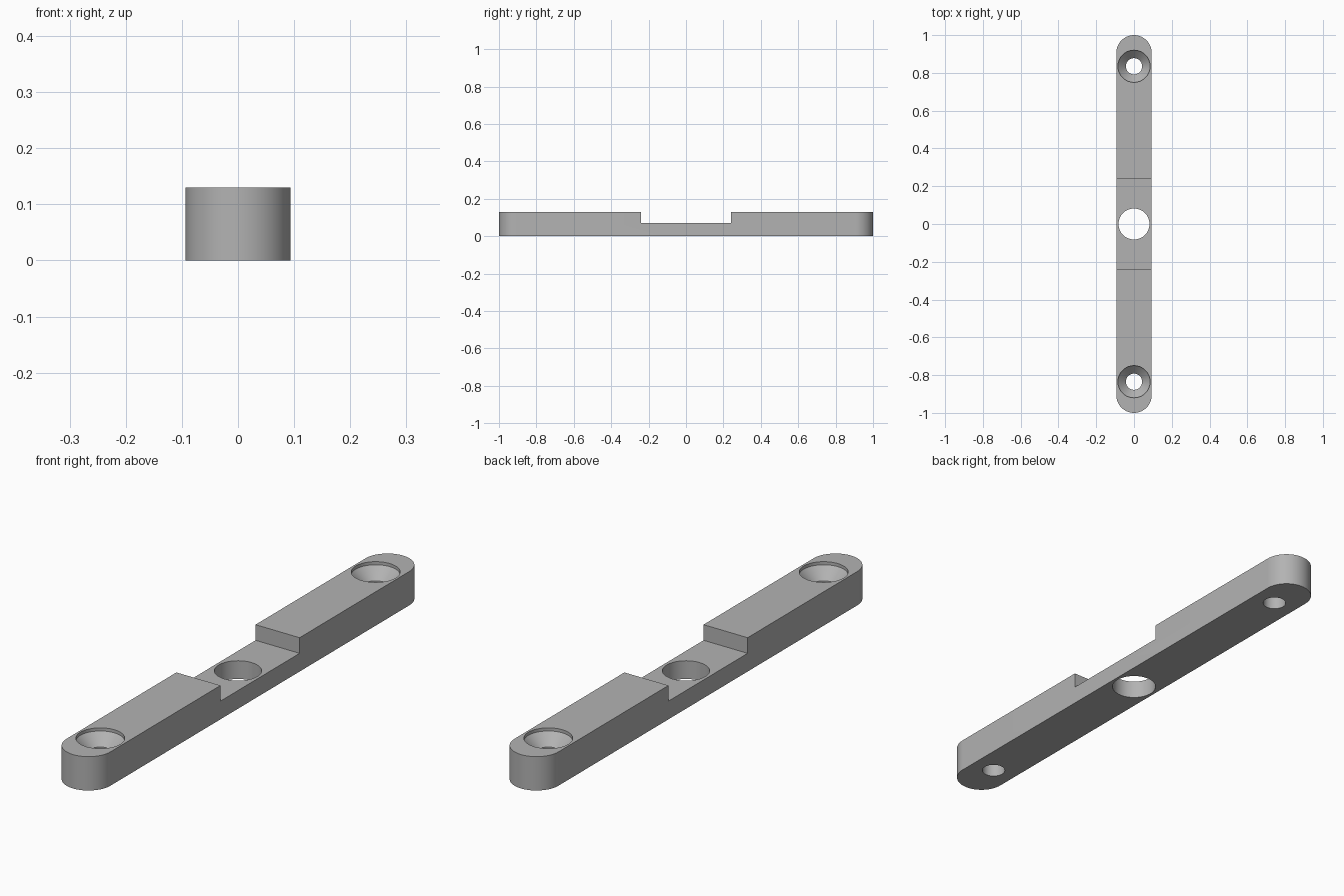
import bpy, bmesh, math

if "Cube" in bpy.data.objects:
    bpy.data.objects.remove(bpy.data.objects["Cube"], do_unlink=True)

HALF_WIDTH, HALF_LENGTH, HEIGHT = 0.0935, 1.0, 0.13
NOTCH_Z, NOTCH_Y = 0.07, 0.24
SCREW_Y, RIM_R, SCREW_R, CENTRE_R = 0.835, 0.085, 0.043, 0.082
OVER = 0.05

grey = bpy.data.materials.new("satin grey")
grey.use_nodes = True
colour = (0.45, 0.45, 0.45, 1)
grey.diffuse_color = colour
grey.node_tree.nodes["Principled BSDF"].inputs["Base Color"].default_value = colour


def make_object(name, bm):
    bmesh.ops.recalc_face_normals(bm, faces=bm.faces)
    mesh = bpy.data.meshes.new(name)
    bm.to_mesh(mesh)
    bm.free()
    obj = bpy.data.objects.new(name, mesh)
    bpy.context.collection.objects.link(obj)
    return obj


def revolved(name, profile, y, steps=64):
    """Closed solid from (radius, z) rings stacked along the z axis."""
    bm = bmesh.new()
    rings = []
    for r, z in profile:
        angles = [2 * math.pi * i / steps for i in range(steps)]
        rings.append([bm.verts.new((r * math.cos(a), y + r * math.sin(a), z)) for a in angles])
    for low, high in zip(rings, rings[1:]):
        for i in range(steps):
            j = (i + 1) % steps
            bm.faces.new((low[i], low[j], high[j], high[i]))
    bm.faces.new(rings[0])
    bm.faces.new(rings[-1])
    return make_object(name, bm)


def cut(target, cutter):
    mod = target.modifiers.new(cutter.name, "BOOLEAN")
    mod.operation = "DIFFERENCE"
    mod.solver = "EXACT"
    mod.object = cutter
    bpy.context.view_layer.objects.active = target
    bpy.ops.object.modifier_apply(modifier=mod.name)
    bpy.data.objects.remove(cutter, do_unlink=True)


# Bar with fully rounded ends
bm = bmesh.new()
outline = []
arc = 32
for end in (1, -1):
    for i in range(arc + 1):
        a = math.pi * i / arc
        outline.append(bm.verts.new((end * HALF_WIDTH * math.cos(a),
                                     end * (HALF_LENGTH - HALF_WIDTH + HALF_WIDTH * math.sin(a)), 0)))
base = bm.faces.new(outline)
extruded = bmesh.ops.extrude_face_region(bm, geom=[base])["geom"]
bmesh.ops.translate(bm, vec=(0, 0, HEIGHT),
                    verts=[v for v in extruded if isinstance(v, bmesh.types.BMVert)])
bar = make_object("mounting_bar", bm)

# Central step in the top
bm = bmesh.new()
bmesh.ops.create_cube(bm, size=1)
bmesh.ops.scale(bm, vec=(HALF_WIDTH * 4, NOTCH_Y * 2, HEIGHT), verts=bm.verts)
bmesh.ops.translate(bm, vec=(0, 0, NOTCH_Z + HEIGHT / 2), verts=bm.verts)
cut(bar, make_object("notch_cutter", bm))

# Large plain hole in the middle
cut(bar, revolved("centre_hole_cutter", [(CENTRE_R, -OVER), (CENTRE_R, HEIGHT + OVER)], 0))

# Countersunk screw holes near both ends, each with a short straight rim
cone_top = HEIGHT - 0.012
cone_bottom = cone_top - (RIM_R - SCREW_R)
screw_profile = [(SCREW_R, -OVER), (SCREW_R, cone_bottom), (RIM_R, cone_top), (RIM_R, HEIGHT + OVER)]
for side in (1, -1):
    cut(bar, revolved("screw_hole_cutter", screw_profile, side * SCREW_Y))

# Finish: one colour, smooth curves with crisp edges
bar.data.materials.clear()
bar.data.materials.append(grey)
bpy.ops.object.select_all(action="DESELECT")
bar.select_set(True)
bpy.context.view_layer.objects.active = bar
bpy.ops.object.shade_smooth_by_angle(angle=math.radians(30))
